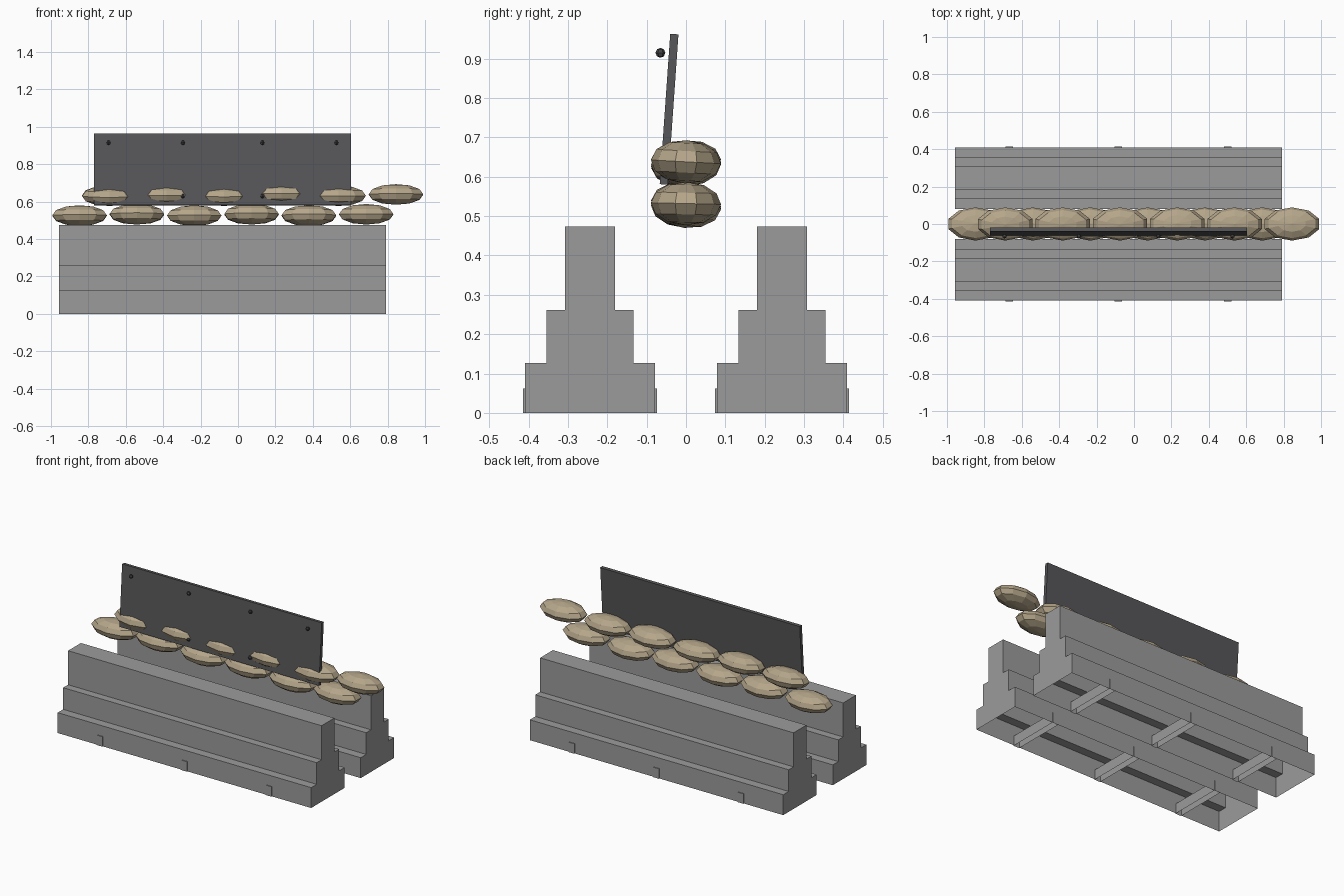
import bpy, bmesh, math, random
from mathutils import Matrix, Euler

if "Cube" in bpy.data.objects:
    bpy.data.objects.remove(bpy.data.objects["Cube"])

random.seed(4)

def material(name, rgb):
    m = bpy.data.materials.new(name)
    m.diffuse_color = (*rgb, 1)
    m.use_nodes = True
    m.node_tree.nodes["Principled BSDF"].inputs["Base Color"].default_value = m.diffuse_color
    return m

CONCRETE = material("concrete grey", (0.33, 0.33, 0.33))
STEEL = material("dark steel", (0.095, 0.095, 0.10))
BOLT = material("bolt grey", (0.06, 0.06, 0.063))
CLOTH = material("sandbag tan", (0.46, 0.38, 0.255))

def finish(bm, name, mat):
    me = bpy.data.meshes.new(name)
    bmesh.ops.recalc_face_normals(bm, faces=bm.faces)
    bm.to_mesh(me)
    bm.free()
    me.materials.append(mat)
    ob = bpy.data.objects.new(name, me)
    bpy.context.collection.objects.link(ob)
    return ob

def open_bottom(bm):
    # barriers and straps are hollow shells without an underside
    bm.normal_update()
    bmesh.ops.delete(bm, geom=[f for f in bm.faces if f.normal.z < -0.9], context='FACES_ONLY')

def box(name, mat, loc, size, rot=(0, 0, 0), hollow=False):
    bm = bmesh.new()
    bmesh.ops.create_cube(bm, size=1)
    if hollow:
        open_bottom(bm)
    bm.transform(Matrix.LocRotScale(loc, Euler(rot), size))
    return finish(bm, name, mat)

def ball(name, mat, loc, radii, seg, rings, rot=(0, 0, 0)):
    bm = bmesh.new()
    bmesh.ops.create_uvsphere(bm, u_segments=seg, v_segments=rings, radius=1)
    bm.transform(Matrix.LocRotScale(loc, Euler(rot), radii))
    return finish(bm, name, mat)

# stepped barriers: profile swept along x, open underneath
X0, X1, CY = -0.957, 0.791, 0.244
half = [(0.165, 0), (0.165, 0.127), (0.111, 0.127), (0.111, 0.262), (0.063, 0.262), (0.063, 0.474)]
profile = half + [(-y, z) for y, z in reversed(half)]
for side, label in ((-1, "front"), (1, "rear")):
    bm = bmesh.new()
    face = bm.faces.new([bm.verts.new((X0, side * CY + y, z)) for y, z in profile])
    ext = bmesh.ops.extrude_face_region(bm, geom=[face], use_keep_orig=True)
    verts = [v for v in ext["geom"] if isinstance(v, bmesh.types.BMVert)]
    bmesh.ops.translate(bm, verts=verts, vec=(X1 - X0, 0, 0))
    low = [f for f in bm.faces if all(v.co.z < 0.001 for v in f.verts)]
    bmesh.ops.delete(bm, geom=low, context='FACES_ONLY')
    finish(bm, label + "_barrier", CONCRETE)
    # cross straps through the foot
    for i, x in enumerate((-0.666, -0.083, 0.5)):
        box(f"{label}_strap_{i}", CONCRETE, (x, side * CY, 0.031), (0.04, 0.34, 0.062), hollow=True)

# two staggered rows of sandbags
for row, (x0, z) in enumerate(((-0.847, 0.528), (-0.688, 0.634))):
    for i in range(6):
        roll = random.uniform(-0.12, 0.12)
        lift = 0.004 if i % 2 else -0.003
        ball(f"sandbag_{row}_{i}", CLOTH, (x0 + 0.3065 * i, 0, z + lift),
             (0.153, 0.089, 0.055), 10, 6, (roll, 0, 0))

# leaning steel plate with bolts
box("steel_plate", STEEL, (-0.083, -0.043, 0.7715), (1.376, 0.021, 0.383), (-0.07, 0, 0))
for j, z in enumerate((0.915, 0.63)):
    for i, x in enumerate((-0.692, -0.295, 0.13, 0.526)):
        ball(f"plate_bolt_{j}_{i}", BOLT, (x, -0.065, z), (0.0125, 0.0125, 0.0125), 6, 4)
